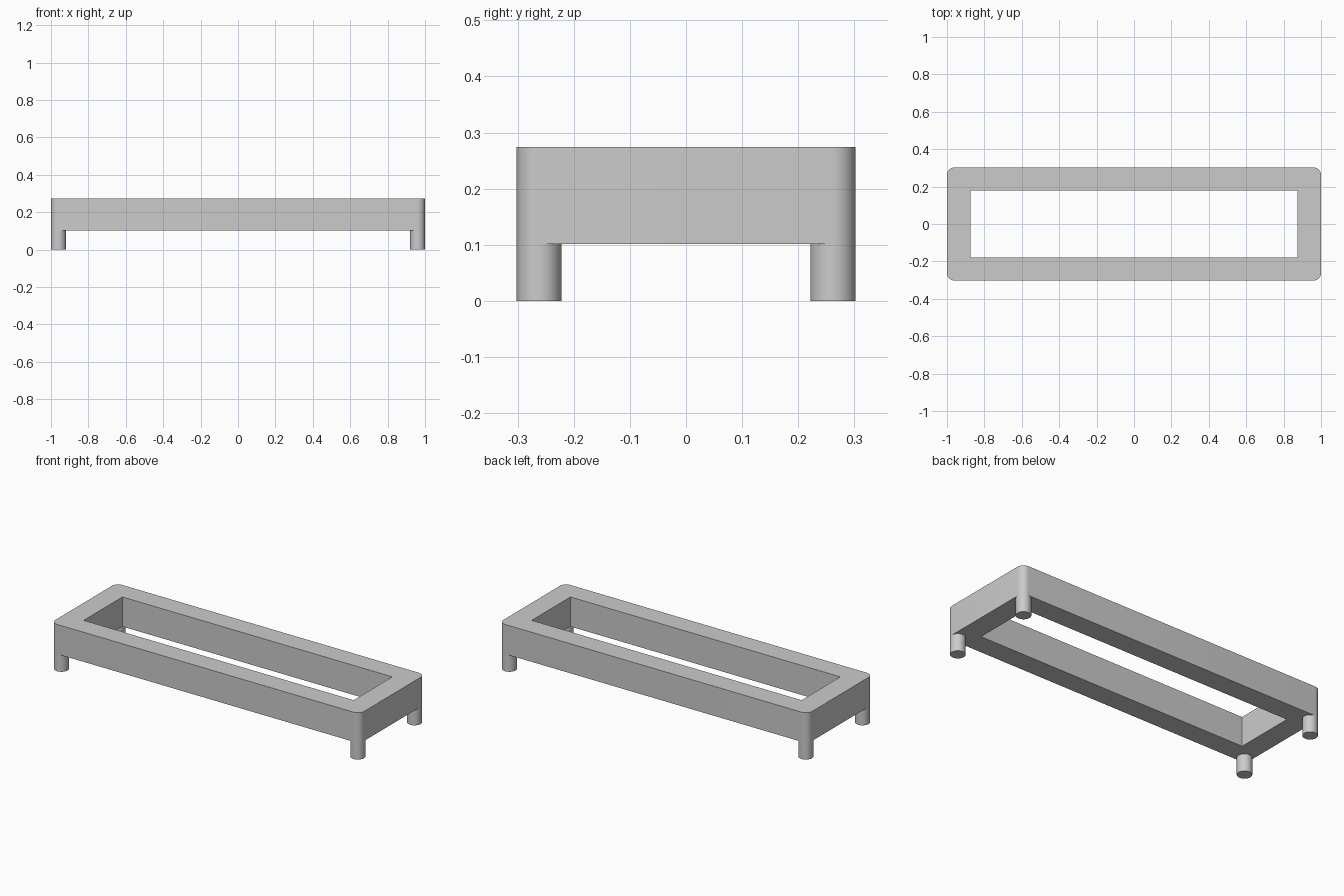
import bpy, bmesh, math
from mathutils import Matrix

if "Cube" in bpy.data.objects:
    bpy.data.objects.remove(bpy.data.objects["Cube"], do_unlink=True)

HALF_X, HALF_Y = 1.0, 0.302          # outer half sizes
OPEN_X, OPEN_Y = 0.874, 0.179        # opening half sizes
BOTTOM, TOP = 0.101, 0.274
RADIUS = 0.04                        # corner and leg radius

grey = bpy.data.materials.new("plain_grey")
grey.use_nodes = True
colour = (0.6, 0.6, 0.6, 1.0)
grey.diffuse_color = colour
grey.node_tree.nodes["Principled BSDF"].inputs["Base Color"].default_value = colour


def make_object(name, bm):
    mesh = bpy.data.meshes.new(name)
    bm.to_mesh(mesh)
    bm.free()
    mesh.materials.append(grey)
    obj = bpy.data.objects.new(name, mesh)
    bpy.context.collection.objects.link(obj)
    return obj


def box(half_x, half_y, z0, z1):
    bm = bmesh.new()
    bmesh.ops.create_cube(bm, size=1)
    bmesh.ops.scale(bm, vec=(2 * half_x, 2 * half_y, z1 - z0), verts=bm.verts)
    bmesh.ops.translate(bm, vec=(0, 0, (z0 + z1) / 2), verts=bm.verts)
    return bm


def smooth(obj):
    bpy.ops.object.select_all(action='DESELECT')
    obj.select_set(True)
    bpy.context.view_layer.objects.active = obj
    bpy.ops.object.shade_smooth_by_angle(angle=math.radians(30))


# Frame: box with rounded upright corners and a rectangular opening
bm = box(HALF_X, HALF_Y, BOTTOM, TOP)
uprights = [e for e in bm.edges if abs(e.verts[0].co.z - e.verts[1].co.z) > 0.1]
bmesh.ops.bevel(bm, geom=uprights, offset=RADIUS, offset_type='OFFSET',
                segments=12, profile=0.5, affect='EDGES')
frame = make_object("frame", bm)

cutter = make_object("opening_cutter", box(OPEN_X, OPEN_Y, BOTTOM - 0.1, TOP + 0.1))
cutter.hide_render = True
cut = frame.modifiers.new("opening", 'BOOLEAN')
cut.operation = 'DIFFERENCE'
cut.solver = 'EXACT'
cut.object = cutter
bpy.context.view_layer.objects.active = frame
bpy.ops.object.modifier_apply(modifier=cut.name)
bpy.data.objects.remove(cutter, do_unlink=True)
smooth(frame)

# Legs: round posts sharing the centres of the frame corners
for side_x, label_x in ((1, "left"), (-1, "right")):
    for side_y, label_y in ((-1, "front"), (1, "back")):
        bm = bmesh.new()
        place = Matrix.Translation((side_x * (HALF_X - RADIUS),
                                    side_y * (HALF_Y - RADIUS), BOTTOM / 2))
        bmesh.ops.create_cone(bm, cap_ends=True, segments=48, radius1=RADIUS,
                              radius2=RADIUS, depth=BOTTOM, matrix=place)
        smooth(make_object(f"{label_y}_{label_x}_leg", bm))
